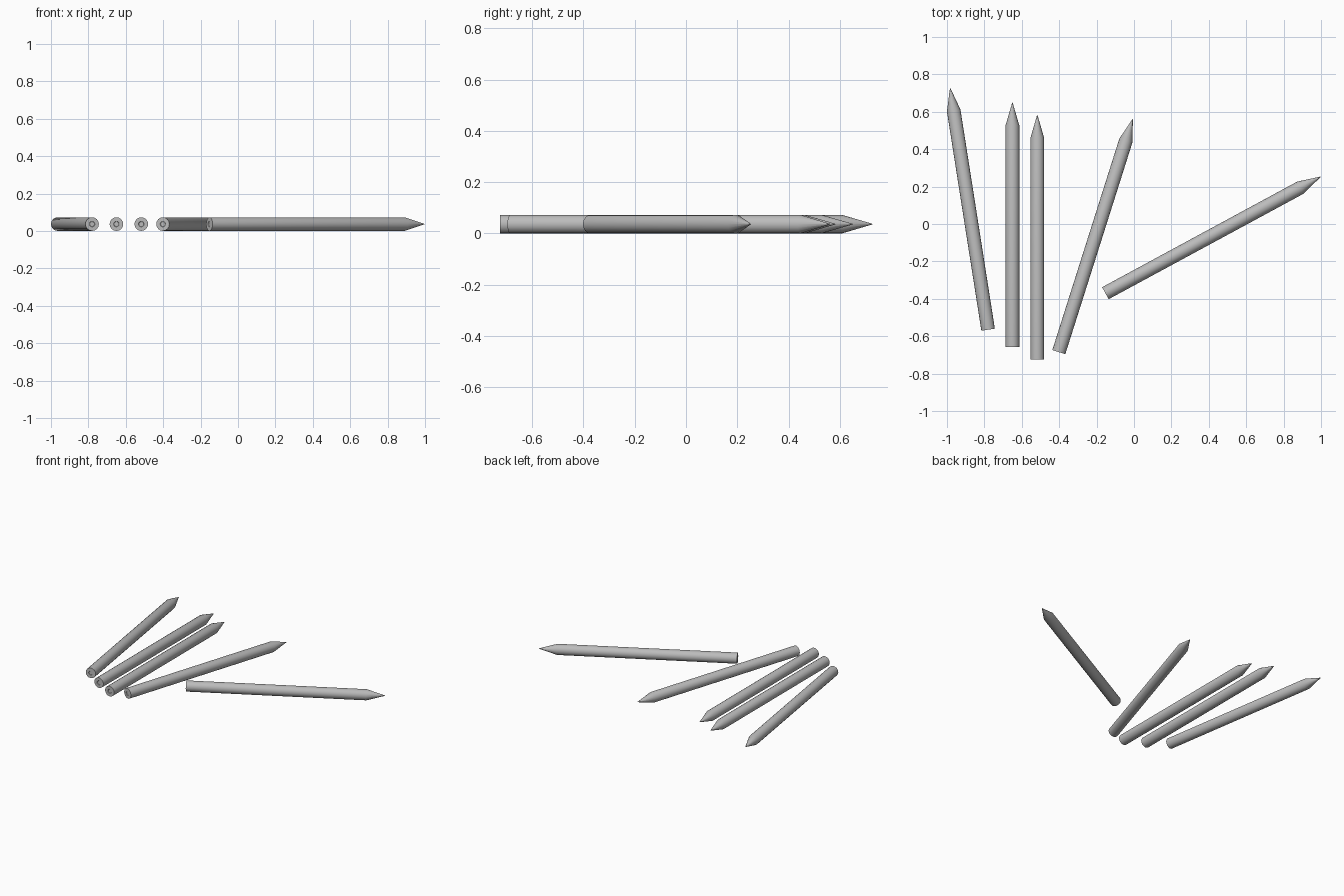
import bpy, bmesh, math
from mathutils import Vector, Matrix

cube = bpy.data.objects.get("Cube")
if cube:
    bpy.data.objects.remove(cube, do_unlink=True)

grey = bpy.data.materials.new("plain grey")
grey.use_nodes = True
colour = (0.5, 0.5, 0.5, 1)
grey.diffuse_color = colour
grey.node_tree.nodes["Principled BSDF"].inputs["Base Color"].default_value = colour

RADIUS, LENGTH, SIDES = 0.0365, 1.308, 16

# Distance along the pencil and radius: lead, flat end, barrel, sharpened cone
PROFILE = [(0.003, 0.013), (0, 0.015), (0, RADIUS),
           (LENGTH - 0.122, RADIUS), (LENGTH, 0.001)]


def pencil_mesh():
    bm = bmesh.new()
    rings = []
    for along, radius in PROFILE:
        ring = bmesh.ops.create_circle(
            bm, segments=SIDES, radius=radius,
            matrix=Matrix.Translation((0, 0, along)))["verts"]
        rings.append(ring)
    for a, b in zip(rings, rings[1:]):
        for i in range(SIDES):
            j = (i + 1) % SIDES
            bm.faces.new((a[i], a[j], b[j], b[i]))
    bm.faces.new(rings[0])
    bm.faces.new(rings[-1])
    bmesh.ops.recalc_face_normals(bm, faces=bm.faces)
    mesh = bpy.data.meshes.new("pencil")
    bm.to_mesh(mesh)
    bm.free()
    mesh.materials.append(grey)
    return mesh


# Five pencils fanned out on the ground: flat end and point of each
PLACES = {
    "pencil_far_right": ((-0.78, -0.565), (-0.983, 0.728)),
    "pencil_right": ((-0.65, -0.658), (-0.65, 0.65)),
    "pencil_middle": ((-0.517, -0.725), (-0.517, 0.583)),
    "pencil_left": ((-0.402, -0.685), (-0.007, 0.561)),
    "pencil_far_left": ((-0.153, -0.37), (1.0, 0.254)),
}

mesh = pencil_mesh()
bpy.ops.object.select_all(action="DESELECT")
for name, (end, point) in PLACES.items():
    start = Vector((*end, RADIUS))
    direction = Vector((*point, RADIUS)) - start
    pencil = bpy.data.objects.new(name, mesh.copy())
    bpy.context.collection.objects.link(pencil)
    pencil.location = start
    pencil.rotation_euler = direction.to_track_quat("Z", "Y").to_euler()
    pencil.select_set(True)
    bpy.context.view_layer.objects.active = pencil
bpy.ops.object.shade_smooth_by_angle(angle=math.radians(30))
